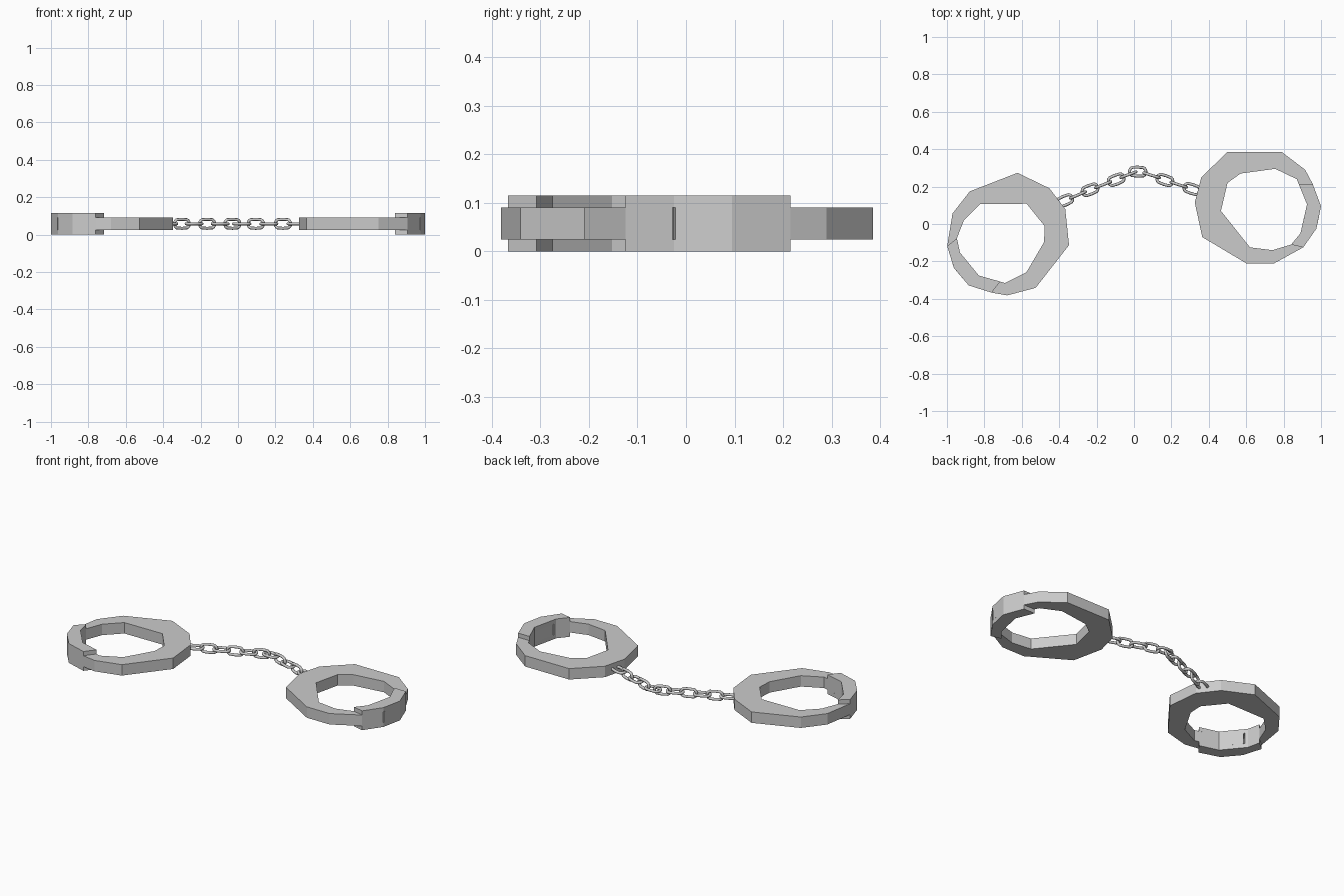
import bpy, bmesh, math
from mathutils import Matrix, Vector

if "Cube" in bpy.data.objects:
    bpy.data.objects.remove(bpy.data.objects["Cube"])

Z0, Z1, Z2, Z3 = 0.0, 0.025, 0.09, 0.115


def prism(name, slabs, matrix):
    """Extrude flat outlines, given as (points, bottom, top), into one object."""
    bm = bmesh.new()
    for pts, lo, hi in slabs:
        face = bm.faces.new([bm.verts.new((x, y, lo)) for x, y in pts])
        top = bmesh.ops.extrude_face_region(bm, geom=[face])["geom"]
        for v in top:
            if isinstance(v, bmesh.types.BMVert):
                v.co.z = hi
    bmesh.ops.recalc_face_normals(bm, faces=bm.faces)
    mesh = bpy.data.meshes.new(name)
    bm.to_mesh(mesh)
    bm.free()
    obj = bpy.data.objects.new(name, mesh)
    bpy.context.collection.objects.link(obj)
    obj.matrix_world = matrix
    return obj


# Ring outline, broken by a narrow slit inside the clasp
ring = [(0.976, -0.022), (1.0, 0.095), (0.955, 0.215), (0.915, 0.29),
        (0.79, 0.385), (0.50, 0.385), (0.36, 0.25), (0.325, 0.115),
        (0.365, -0.07), (0.60, -0.21), (0.75, -0.21), (0.905, -0.125),
        (0.973, -0.028),
        (0.894, -0.033), (0.89, -0.05), (0.84, -0.11), (0.74, -0.14),
        (0.62, -0.125), (0.465, 0.07), (0.50, 0.22), (0.57, 0.27),
        (0.755, 0.295), (0.87, 0.24), (0.925, 0.105), (0.895, -0.027)]

# Clasp plates above and below the ring
clasp = [(0.955, 0.215), (1.0, 0.095), (0.975, -0.025), (0.905, -0.125),
         (0.84, -0.11), (0.89, -0.05), (0.925, 0.105), (0.88, 0.215)]

# The left cuff is the right cuff turned round
turned = Matrix.Translation((-0.343, 0.518, 0)) @ Matrix.Rotation(math.radians(-128), 4, 'Z')
for side, m in (("right", Matrix.Identity(4)), ("left", turned)):
    prism(side + "_cuff_ring", [(ring, Z1, Z2)], m)
    prism(side + "_cuff_clasp", [(clasp, Z0, Z1), (clasp, Z2, Z3)], m)

# Chain links, alternately flat and upright along a bent path
path = [(-0.37, 0.125), (-0.30, 0.155), (-0.235, 0.183), (-0.165, 0.21),
        (-0.095, 0.237), (-0.03, 0.264), (0.02, 0.28), (0.095, 0.26),
        (0.165, 0.235), (0.24, 0.21), (0.31, 0.187)]
for i, (x, y) in enumerate(path):
    a = Vector(path[max(i - 1, 0)])
    b = Vector(path[min(i + 1, len(path) - 1)])
    d = b - a
    bpy.ops.mesh.primitive_torus_add(major_segments=16, minor_segments=8,
                                     major_radius=0.024, minor_radius=0.008)
    link = bpy.context.object
    link.name = f"chain_link_{i + 1}"
    for v in link.data.vertices:
        if abs(v.co.x) > 1e-4:
            v.co.x += math.copysign(0.02, v.co.x)
    link.matrix_world = (Matrix.Translation((x, y, 0.0575))
                         @ Matrix.Rotation(math.atan2(d.y, d.x), 4, 'Z')
                         @ Matrix.Rotation(math.pi / 2 * (i % 2), 4, 'X'))
    bpy.ops.object.shade_smooth_by_angle(angle=math.radians(50))
